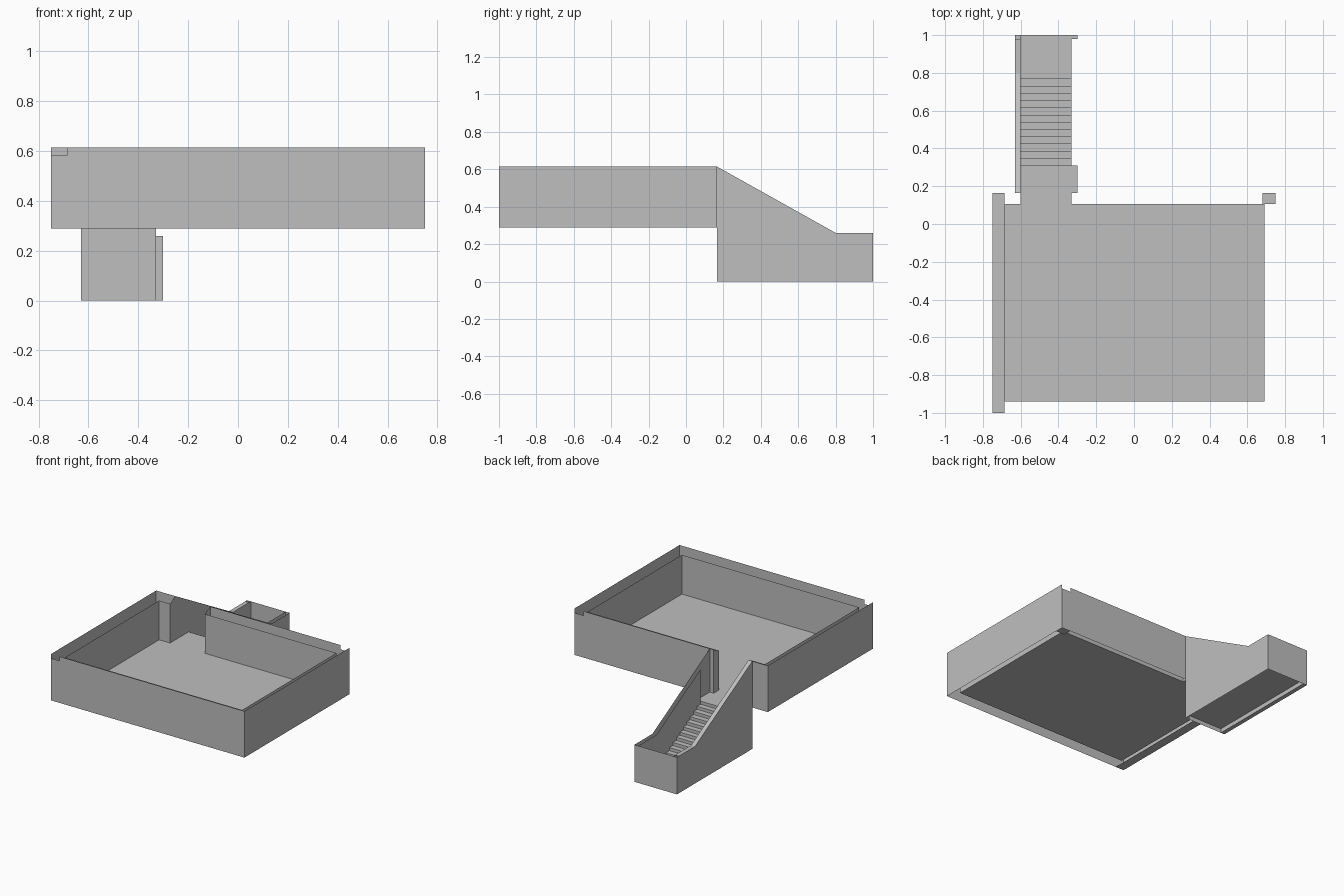
import bpy

cube = bpy.data.objects.get("Cube")
if cube:
    bpy.data.objects.remove(cube, do_unlink=True)

grey = bpy.data.materials.new("plain grey")
grey.use_nodes = True
color = (0.52, 0.52, 0.52, 1)
grey.diffuse_color = color
grey.node_tree.nodes["Principled BSDF"].inputs["Base Color"].default_value = color


def build(name, polygons):
    """Make one object out of flat polygons."""
    verts, faces = [], []
    for polygon in polygons:
        faces.append(range(len(verts), len(verts) + len(polygon)))
        verts.extend(polygon)
    mesh = bpy.data.meshes.new(name)
    mesh.from_pydata(verts, [], [list(f) for f in faces])
    mesh.materials.append(grey)
    obj = bpy.data.objects.new(name, mesh)
    bpy.context.collection.objects.link(obj)


def rect(a, b):
    return [(a[0], a[1]), (b[0], a[1]), (b[0], b[1]), (a[0], b[1])]


def across_x(x, outline):
    return [(x, y, z) for y, z in outline]


def across_y(y, outline):
    return [(x, y, z) for x, z in outline]


def level(z, outline):
    return [(x, y, z) for x, y in outline]


# Shared dimensions: room shell, lining and stair passage
left, right, front, back = -0.75, 0.75, -1.0, 0.165
in_left, in_right, in_front, in_back = -0.685, 0.69, -0.94, 0.105
base, floor, lining_top, top = 0.29, 0.31, 0.585, 0.615
stair_out_l, stair_in_l, stair_in_r, stair_out_r = -0.63, -0.6, -0.33, -0.3
stair_floor, rail_low, flat_start, end = 0.03, 0.26, 0.8, 1.0
steps_top, steps_bottom, risers = 0.31, 0.77, 13

# Outer shell of the room, with the two corner notches
build("room_outer_walls", [
    across_x(left, rect((front, base), (back, top))),
    across_x(right, rect((front, base), (back, top))),
    across_y(front, [(left, base), (right, base), (right, top),
                     (in_left, top), (in_left, lining_top), (left, lining_top)]),
    across_y(back, rect((left, base), (stair_in_l, top))),
    across_y(back, [(stair_in_r, base), (right, base), (right, lining_top),
                    (0.68, lining_top), (0.68, top), (stair_in_r, top)]),
])

# Lower inner lining of the room
build("room_inner_walls", [
    across_x(in_left, rect((in_front, floor), (in_back, lining_top))),
    across_x(in_right, rect((in_front, floor), (in_back, lining_top))),
    across_y(in_front, rect((in_left, floor), (in_right, lining_top))),
    across_y(in_back, rect((in_left, floor), (stair_in_l, lining_top))),
    across_y(in_back, rect((stair_in_r, floor), (in_right, lining_top))),
])

# Sides of the doorway through the back wall
build("doorway_sides", [
    across_x(x, [(in_back, floor), (back, floor), (back, top), (in_back, lining_top)])
    for x in (stair_in_l, stair_in_r)])

build("room_floor", [level(floor, rect((in_left, in_front), (in_right, in_back)))])
build("wall_base_strips", [
    level(base, rect((left, front), (in_left, back))),
    level(base, rect((0.68, in_back), (right, back))),
])

# Upper landing, from the doorway to the first step
build("upper_landing", [
    level(floor, rect((stair_in_l, in_back), (stair_in_r, back))),
    level(floor, rect((stair_in_l, back), (stair_out_r, steps_top))),
])

# Straight flight of steps
run = (steps_bottom - steps_top) / (risers - 1)
rise = (floor - stair_floor) / risers
flight = []
for i in range(risers):
    y, z = steps_top + i * run, floor - i * rise
    flight.append(across_y(y, rect((stair_in_l, z - rise), (stair_in_r, z))))
    if i < risers - 1:
        flight.append(level(z - rise, rect((stair_in_l, y), (stair_in_r, y + run))))
build("steps", flight)

# Stair side walls with a sloping top and a level end
side = [(back, 0), (end, 0), (end, rail_low), (flat_start, rail_low), (back, top)]
slope = (top - rail_low) / (flat_start - back)
start = top - slope * (steps_top - back)
inner_right = [(steps_top, stair_floor), (end, stair_floor), (end, rail_low),
               (flat_start, rail_low), (steps_top, start)]
build("stair_side_walls", [
    across_x(stair_out_l, side),
    across_x(stair_in_l, side),
    across_x(stair_out_r, side),
    across_x(stair_in_r, inner_right),
])

# Capping along the top of the closed stair wall
build("stair_wall_cap", [
    [(stair_out_l, back, top), (stair_in_l, back, top),
     (stair_in_l, flat_start, rail_low), (stair_out_l, flat_start, rail_low)],
    level(rail_low, rect((stair_out_l, flat_start), (stair_in_l, 0.98))),
])

# Walls closing both ends of the stair block
build("stair_end_walls", [
    across_y(end, rect((stair_out_l, 0), (stair_out_r, rail_low))),
    across_y(back, rect((stair_out_l, 0), (stair_in_r, floor))),
])

# Bottom of the stair block and lower landing
build("stair_base", [
    level(stair_floor, rect((stair_in_l, back), (stair_in_r, end))),
    level(0, rect((stair_out_l, back), (stair_in_l, end))),
    level(stair_floor, rect((stair_in_r, 0.98), (stair_out_r, end))),
])
